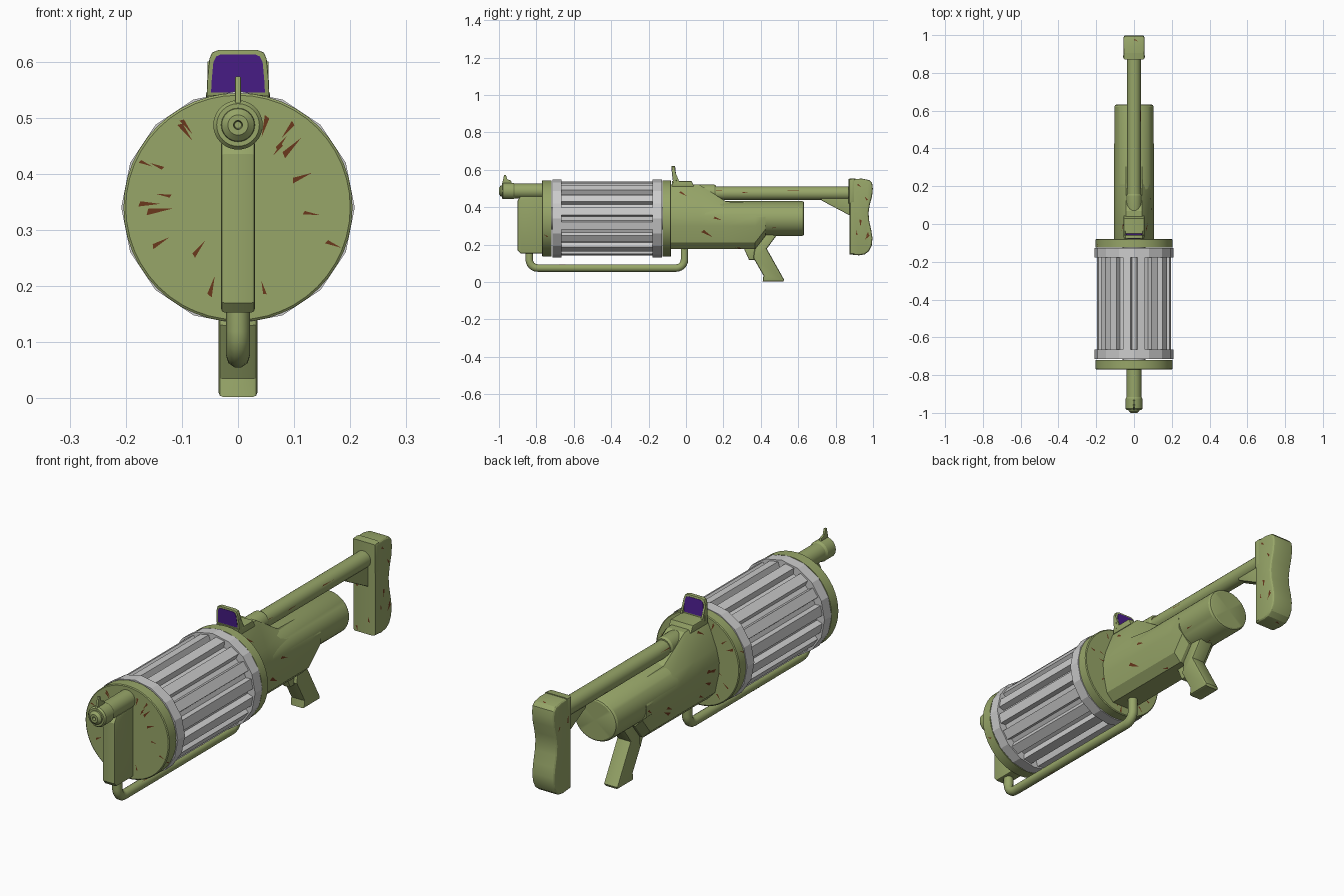
import bpy, bmesh, math, random
from mathutils import Vector, geometry

if "Cube" in bpy.data.objects:
    bpy.data.objects.remove(bpy.data.objects["Cube"])

random.seed(4)


def material(name, rgb):
    m = bpy.data.materials.new(name)
    m.diffuse_color = (*rgb, 1)
    m.use_nodes = True
    m.node_tree.nodes["Principled BSDF"].inputs["Base Color"].default_value = m.diffuse_color
    return m


GREEN = material("olive", (0.31, 0.38, 0.14))
BROWN = material("brown", (0.147, 0.04, 0.012))
PURPLE = material("purple", (0.07, 0.013, 0.26))


def finish(name, bm, mat, angle=25):
    bmesh.ops.recalc_face_normals(bm, faces=bm.faces)
    me = bpy.data.meshes.new(name)
    bm.to_mesh(me)
    bm.free()
    if mat:
        me.materials.append(mat)
    ob = bpy.data.objects.new(name, me)
    bpy.context.collection.objects.link(ob)
    bpy.ops.object.select_all(action='DESELECT')
    ob.select_set(True)
    bpy.context.view_layer.objects.active = ob
    bpy.ops.object.shade_smooth_by_angle(angle=math.radians(angle))
    return ob


def loft(name, rings, mat=GREEN, bevel=0, segments=2, fan=False, angle=25):
    """Skin a row of equal-length point rings and cap both ends."""
    bm = bmesh.new()
    vs = [[bm.verts.new(p) for p in ring] for ring in rings]
    n = len(vs[0])
    for a, b in zip(vs, vs[1:]):
        for i in range(n):
            bm.faces.new((a[i], a[(i + 1) % n], b[(i + 1) % n], b[i]))
    caps = [bm.faces.new(vs[0]), bm.faces.new(vs[-1])]
    bmesh.ops.recalc_face_normals(bm, faces=bm.faces)
    if bevel:
        edges = list({e for f in caps for e in f.edges})
        bmesh.ops.bevel(bm, geom=edges, offset=bevel, segments=segments,
                        profile=0.5, affect='EDGES')
    elif fan:
        bmesh.ops.poke(bm, faces=caps)
    return finish(name, bm, mat, angle)


def lathe(name, profile, z, sides=48, mat=GREEN, wide=1.0, angle=25):
    """Turn (y, radius) points about a lengthwise axis at height z."""
    turn = [2 * math.pi * i / sides for i in range(sides)]
    return loft(name, [[(r * wide * math.cos(t), y, z + r * math.sin(t)) for t in turn]
                       for y, r in profile], mat, fan=True, angle=angle)


def side_plate(name, outline, half, bevel=0.0, mat=GREEN, segments=2):
    """Extrude a (y, z) outline across x."""
    return loft(name, [[(x, y, z) for y, z in outline] for x in (-half, half)],
                mat, bevel, segments)


DRUM_Z = 0.34

# Front and rear round plates
front_plate = lathe("front_plate", [(-0.77, 0.2), (-0.767, 0.204), (-0.72, 0.204)], DRUM_Z)
rear_plate = lathe("rear_plate", [(-0.125, 0.204), (-0.083, 0.204), (-0.08, 0.2)], DRUM_Z)
lathe("drum_axle", [(-0.74, 0.06), (-0.1, 0.06)], DRUM_Z, 24, None)

# Revolving drum: fluted core with 16 slats, and a faceted ring at each end
for name, y0, y1 in (("drum_front_ring", -0.715, -0.665), ("drum_rear_ring", -0.178, -0.128)):
    lathe(name, [(y0, 0.208), (y1, 0.208)], DRUM_Z, 16, None, angle=15)
flutes = []
for i in range(16):
    for off, r in ((-0.36, 0.172), (-0.27, 0.198), (0.27, 0.198), (0.36, 0.172)):
        t = 2 * math.pi * (i + 0.5 + off) / 16
        flutes.append((r * math.cos(t), DRUM_Z + r * math.sin(t)))
loft("drum_slats", [[(x, y, z) for x, z in flutes] for y in (-0.67, -0.17)], None, angle=12)

# Front bracket, barrel and front sight
bracket = side_plate("front_bracket", [(-0.9, 0.17), (-0.885, 0.153), (-0.765, 0.153),
                                       (-0.765, 0.46), (-0.885, 0.46), (-0.9, 0.435)], 0.03, 0.006)
lathe("barrel", [(-0.975, 0.006), (-1.0, 0.008), (-1.0, 0.018), (-0.99, 0.029), (-0.985, 0.03),
                 (-0.985, 0.038), (-0.978, 0.044), (-0.925, 0.044), (-0.915, 0.039),
                 (-0.765, 0.039)], 0.487, 32)
side_plate("front_sight", [(-0.985, 0.52), (-0.972, 0.573), (-0.963, 0.573),
                           (-0.955, 0.55), (-0.935, 0.542), (-0.93, 0.52)], 0.005, 0.002)

# Lower hand rail: a bent round bar
path, R = [(-0.838, 0.18)], 0.045
for cy, start in ((-0.838 + R, 180), (-0.008 - R, 270)):
    for k in range(7):
        a = math.radians(start + 15 * k)
        path.append((cy + R * math.cos(a), 0.075 + R + R * math.sin(a)))
path.append((-0.008, 0.2))
cu = bpy.data.curves.new("lower_rail", 'CURVE')
cu.dimensions = '3D'
cu.bevel_depth, cu.bevel_resolution, cu.use_fill_caps = 0.021, 3, True
sp = cu.splines.new('POLY')
sp.points.add(len(path) - 1)
for pt, (y, z) in zip(sp.points, path):
    pt.co = (0, y, z, 1)
cu.materials.append(GREEN)
rail = bpy.data.objects.new("lower_rail", cu)
bpy.context.collection.objects.link(rail)
bpy.ops.object.select_all(action='DESELECT')
rail.select_set(True)
bpy.context.view_layer.objects.active = rail
bpy.ops.object.convert(target='MESH')
rail = bpy.context.object

# Rear housing tube
tube = lathe("rear_housing", [(-0.09, 0.094), (0.62, 0.094), (0.629, 0.09), (0.632, 0.084)],
             DRUM_Z, 40, wide=1.11)


# Receiver: ridge on top that slopes into the tube, flat keel below
def receiver_ring(y, top, shoulder, keel):
    half = [(0.05, keel), (0.085, keel + 0.035), (0.104, 0.30), (0.106, 0.35),
            (shoulder[0], shoulder[1]), (0.052, top - 0.012), (0.042, top)]
    return [(x, y, z) for x, z in half] + [(-x, y, z) for x, z in reversed(half)]


receiver = loft("receiver", [receiver_ring(-0.09, 0.522, (0.092, 0.41), 0.177),
                             receiver_ring(0.07, 0.522, (0.092, 0.41), 0.177),
                             receiver_ring(0.215, 0.43, (0.085, 0.395), 0.177),
                             receiver_ring(0.37, 0.425, (0.085, 0.39), 0.177),
                             receiver_ring(0.425, 0.42, (0.08, 0.39), 0.247)], angle=30)

# Rear sight: base, tilted frame and tinted pane
side_plate("sight_base", [(-0.075, 0.51), (-0.075, 0.54), (0.03, 0.54), (0.045, 0.51)], 0.055, 0.004)


def sight_panel(name, corners, thick, mat, bevel):
    def ring(d):
        return [(x, -0.06 + d - (z - 0.535) * 0.1, z) for x, z in corners]
    return loft(name, [ring(-thick), ring(thick)], mat, bevel)


def mirrored(half):
    return half + [(-x, z) for x, z in reversed(half)]


sight_panel("sight_frame", mirrored([(0.056, 0.53), (0.055, 0.565), (0.051, 0.605), (0.046, 0.616),
                                     (0.034, 0.621)]), 0.009, GREEN, 0.002)
sight_panel("sight_pane", mirrored([(0.048, 0.545), (0.047, 0.565), (0.044, 0.598), (0.039, 0.609),
                                    (0.03, 0.613)]), 0.0105, PURPLE, 0)
for s in (-1, 1):
    gusset = side_plate("sight_gusset", [(-0.06, 0.535), (-0.062, 0.6), (-0.035, 0.535)], 0.004)
    gusset.location.x = s * 0.05

# Stock tube with collar, brace below it
stock = lathe("stock_tube", [(0.04, 0.036), (0.9, 0.036)], 0.475, 24)
lathe("stock_collar", [(0.03, 0.03), (0.05, 0.038), (0.07, 0.042), (0.15, 0.042), (0.16, 0.037)],
      0.48, 24)
side_plate("stock_brace", [(0.72, 0.45), (0.88, 0.45), (0.88, 0.355), (0.865, 0.362),
                           (0.725, 0.436)], 0.022, 0.004)

# Shoulder butt with a waved back edge
butt = side_plate("shoulder_butt", [
    (0.873, 0.148), (0.873, 0.55), (0.94, 0.553), (0.98, 0.545), (0.995, 0.53), (0.999, 0.50),
    (0.995, 0.46), (0.982, 0.41), (0.976, 0.37), (0.979, 0.33), (0.99, 0.28), (0.997, 0.235),
    (0.993, 0.195), (0.978, 0.165), (0.955, 0.148), (0.925, 0.143)], 0.055, 0.012, segments=3)
side_plate("butt_band", [(0.87, 0.42), (0.87, 0.552), (0.905, 0.555), (0.905, 0.42)], 0.057, 0.012)

# Pistol grip and trigger
side_plate("pistol_grip", [(0.37, 0.20), (0.42, 0.26), (0.485, 0.25), (0.432, 0.178), (0.525, 0.012),
                           (0.52, 0.002), (0.41, 0.002), (0.414, 0.035), (0.36, 0.13)], 0.035, 0.009)
side_plate("trigger", [(0.305, 0.19), (0.337, 0.118), (0.366, 0.118), (0.375, 0.19)], 0.018, 0.005)


# Camouflage: scattered slim triangles lying just above the painted surfaces
def camouflage(target, count, length=0.05, width=0.016):
    bm, src = bmesh.new(), bmesh.new()
    src.from_mesh(target.data)
    bmesh.ops.triangulate(src, faces=src.faces)
    faces = list(src.faces)
    weights = [f.calc_area() for f in faces]
    made = 0
    for f in random.choices(faces, weights, k=count * 30):
        a, b, c = (v.co for v in f.verts)
        u, v = sorted((random.random(), random.random()))
        p = a * u + b * (v - u) + c * (1 - v)
        axis = max((b - a, c - b, a - c), key=lambda e: e.length).normalized()
        axis *= random.choice((-1, 1))
        across = f.normal.cross(axis)
        size = random.uniform(0.5, 1)
        tri = [p, p + (axis * length + across * width * 0.5) * size,
               p + (axis * length * 0.9 - across * width * 0.5) * size]
        if all(geometry.intersect_point_tri(q, a, b, c) for q in tri):
            bm.faces.new([bm.verts.new(q + f.normal * 0.001) for q in tri])
            made += 1
        if made == count:
            break
    src.free()
    me = bpy.data.meshes.new(target.name + "_camouflage")
    bm.to_mesh(me)
    bm.free()
    me.materials.append(BROWN)
    ob = bpy.data.objects.new(me.name, me)
    bpy.context.collection.objects.link(ob)


for part, count, length, width in ((front_plate, 45, 0.05, 0.012), (rear_plate, 40, 0.045, 0.011),
                                   (receiver, 26, 0.07, 0.018), (tube, 10, 0.06, 0.009),
                                   (butt, 16, 0.045, 0.016), (stock, 8, 0.1, 0.006),
                                   (rail, 6, 0.08, 0.006)):
    camouflage(part, count, length, width)
